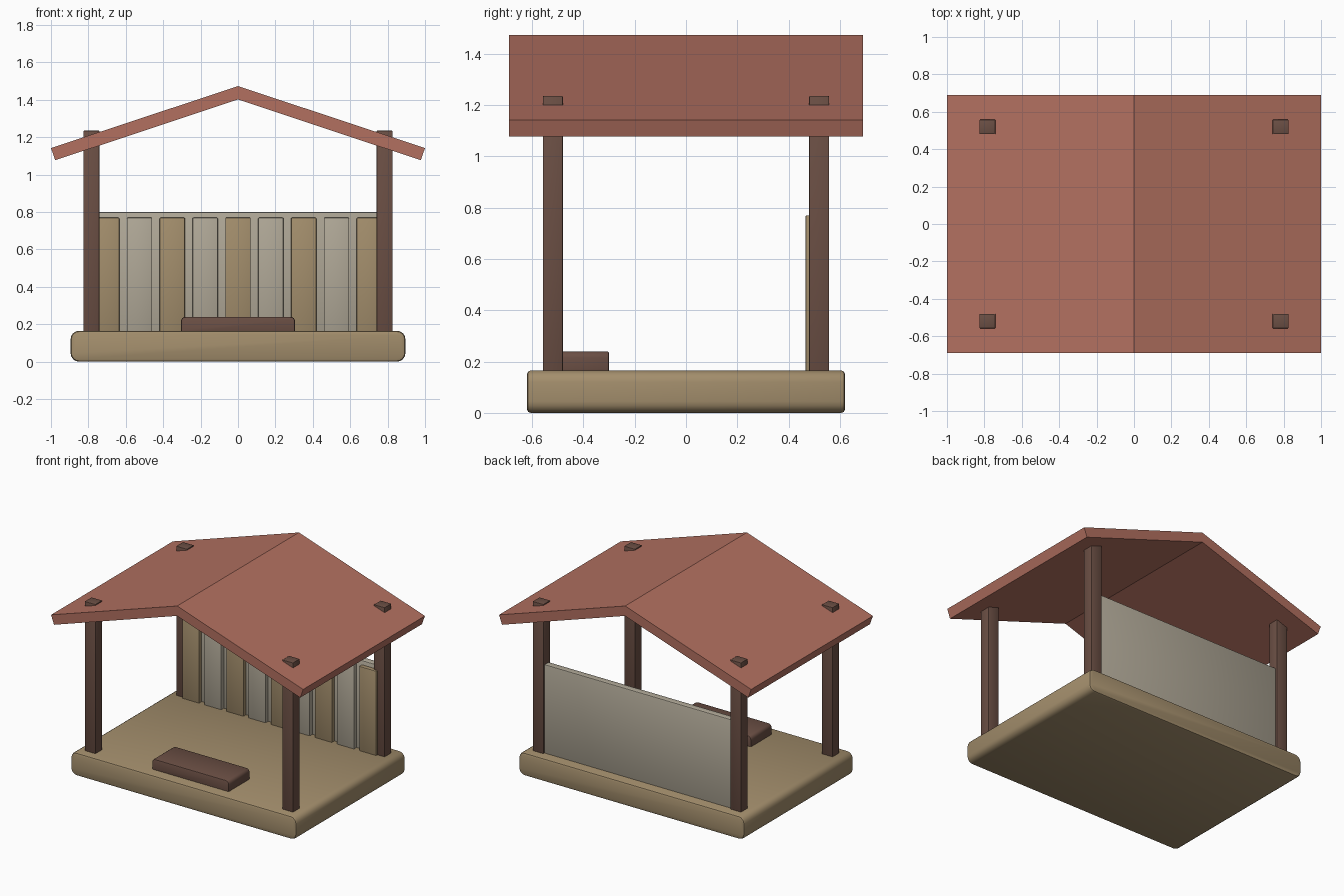
import bpy
import bmesh
from mathutils import Vector

cube = bpy.data.objects.get("Cube")
if cube:
    bpy.data.objects.remove(cube, do_unlink=True)


def make_material(name, rgb):
    mat = bpy.data.materials.new(name)
    mat.use_nodes = True
    colour = (*rgb, 1.0)
    mat.diffuse_color = colour
    mat.node_tree.nodes["Principled BSDF"].inputs["Base Color"].default_value = colour
    return mat


tan_wood = make_material("tan wood", (0.366, 0.27, 0.15))
grey_wood = make_material("grey wood", (0.434, 0.392, 0.31))
dark_wood = make_material("dark wood", (0.147, 0.078, 0.058))
roof_red = make_material("roof red", (0.445, 0.162, 0.117))


def finish(bm, name, mat, smooth=True):
    bmesh.ops.recalc_face_normals(bm, faces=bm.faces)
    mesh = bpy.data.meshes.new(name)
    bm.to_mesh(mesh)
    bm.free()
    mesh.materials.append(mat)
    obj = bpy.data.objects.new(name, mesh)
    bpy.context.collection.objects.link(obj)
    if smooth:
        bpy.ops.object.select_all(action="DESELECT")
        obj.select_set(True)
        bpy.context.view_layer.objects.active = obj
        bpy.ops.object.shade_smooth_by_angle(angle=0.6)
    return obj


def box(name, low, high, mat, bevel, end_round=0.0):
    """Box between two corners; end_round rounds the edges running along y."""
    low, high = Vector(low), Vector(high)
    bm = bmesh.new()
    bmesh.ops.create_cube(bm, size=1)
    for v in bm.verts:
        v.co = (low + high) / 2 + v.co * (high - low)
    if end_round:
        long_edges = [e for e in bm.edges
                      if abs(e.verts[0].co.y - e.verts[1].co.y) > 0.01]
        bmesh.ops.bevel(bm, geom=long_edges, offset=end_round, segments=4,
                        profile=0.5, affect="EDGES")
        rims = [e for e in bm.edges
                if abs(e.verts[0].co.y - e.verts[1].co.y) < 0.001]
    else:
        rims = bm.edges[:]
    bmesh.ops.bevel(bm, geom=rims, offset=bevel, segments=2,
                    profile=0.5, affect="EDGES")
    return finish(bm, name, mat)


DECK = 0.165

# Base and front step
box("base_platform", (-0.895, -0.62, 0), (0.895, 0.62, DECK), tan_wood, 0.015, 0.045)
box("front_step", (-0.305, -0.54, DECK - 0.02), (0.305, -0.3, 0.24), dark_wood, 0.008, 0.025)

# Corner posts, passing through the roof
for side, sx in (("left", 1), ("right", -1)):
    for end, sy in (("front", -1), ("back", 1)):
        x, y = sx * 0.784, sy * 0.519
        box(f"{end}_{side}_post", (x - 0.043, y - 0.039, DECK - 0.01),
            (x + 0.043, y + 0.039, 1.235), dark_wood, 0.004)

# Back wall with alternating slats
box("back_wall", (-0.745, 0.495, DECK - 0.01), (0.745, 0.545, 0.8), grey_wood, 0.008)
for i in range(9):
    x = (i - 4) * 0.1755
    box(f"wall_slat_{i + 1}", (x - 0.068, 0.465, DECK - 0.01), (x + 0.068, 0.5, 0.77),
        grey_wood if i % 2 else tan_wood, 0.006)

# Two sloped roof slabs meeting at the ridge
for side, sx in (("left", 1), ("right", -1)):
    profile = [(0, 1.473), (1, 1.142), (0.977, 1.077), (0, 1.402)]
    bm = bmesh.new()
    face = bm.faces.new([bm.verts.new((sx * x, -0.69, z)) for x, z in profile])
    extruded = bmesh.ops.extrude_face_region(bm, geom=[face])["geom"]
    bmesh.ops.translate(bm, vec=(0, 1.38, 0),
                        verts=[g for g in extruded if isinstance(g, bmesh.types.BMVert)])
    finish(bm, f"{side}_roof_slab", roof_red, smooth=False)
